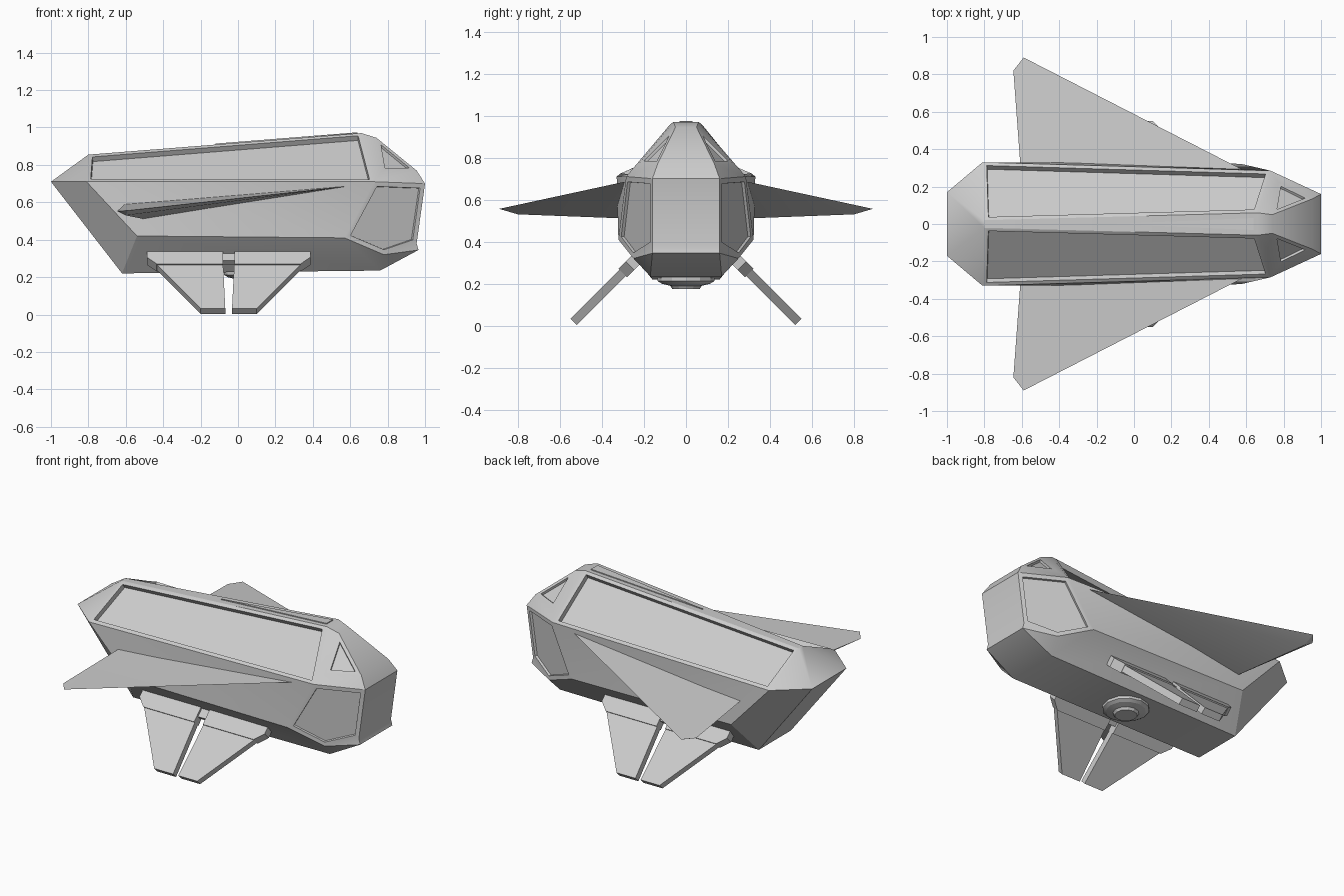
import bpy, bmesh
from mathutils import Vector

if "Cube" in bpy.data.objects:
    bpy.data.objects.remove(bpy.data.objects["Cube"])


def finish(bm, name, mirror=False, angle=0.5):
    bmesh.ops.recalc_face_normals(bm, faces=bm.faces[:])
    me = bpy.data.meshes.new(name)
    bm.to_mesh(me)
    bm.free()
    ob = bpy.data.objects.new(name, me)
    bpy.context.collection.objects.link(ob)
    if mirror:
        m = ob.modifiers.new("mirror", 'MIRROR')
        m.use_axis = (False, True, False)
    bpy.ops.object.select_all(action='DESELECT')
    ob.select_set(True)
    bpy.context.view_layer.objects.active = ob
    bpy.ops.object.shade_smooth_by_angle(angle=angle)
    return ob


def prism(name, outline, thick, place, mirror=False):
    """Extrude a flat outline to both sides; place(u, v, w) gives the 3D point."""
    bm = bmesh.new()
    lo, hi = [[bm.verts.new(place(u, v, w)) for u, v in outline]
              for w in (-thick / 2, thick / 2)]
    bm.faces.new(lo)
    bm.faces.new(hi)
    n = len(outline)
    for i in range(n):
        j = (i + 1) % n
        bm.faces.new((lo[i], lo[j], hi[j], hi[i]))
    return finish(bm, name, mirror)


# Hull: corner points of one half; capital letters are their mirror images
P = dict(
    n=(-1, .17, .71), b=(-.81, .33, .71), c=(-.80, .02, .855),    # nose, shoulder, ridge
    d=(.66, .06, .97), e=(.73, .285, .71), f=(.74, .05, .945),    # ridge and shoulder at the rear
    v=(.77, .225, .77), t=(.955, .135, .77), h=(1, .16, .70),     # window foot, belt
    i=(.955, .16, .38), u=(.965, .16, .345), q=(.78, .25, .32),   # rear lip
    j=(.76, .17, .235), k=(.57, .322, .41), l=(-.54, .322, .42), m=(-.62, .16, .22))
half_faces = ["cdeb", "defv", "vtf", "ehtv", "ehiqk", "qiu", "quj", "kqj",
              "lkjm", "bekl", "nblm", "ncb"]
half_faces[1] = "devf"
centre_faces = ["cCDd", "dDFf", "fFTt", "tTHh", "hHIi", "iIUu", "uUJj", "jJMm", "mMNn", "nNCc"]
bm = bmesh.new()
V = {}
for key, (x, y, z) in P.items():
    V[key] = bm.verts.new((x, y, z))
    V[key.upper()] = bm.verts.new((x, -y, z))
F = {}
for s in half_faces + [s.upper() for s in half_faces] + centre_faces:
    F[s] = bm.faces.new([V[ch] for ch in s])
bmesh.ops.recalc_face_normals(bm, faces=bm.faces[:])

# Sunken side panels, rear cheek panels and cockpit windows
for key, border, depth in (("cdeb", .022, .03), ("ehiqk", .025, .014), ("vtf", .02, .014)):
    for face in (F[key], F[key.upper()]):
        bmesh.ops.inset_individual(bm, faces=[face], thickness=border, use_even_offset=True)
        bmesh.ops.inset_individual(bm, faces=[face], thickness=.002, depth=-depth,
                                   use_even_offset=True)
finish(bm, "hull")

# Ridge strip along the roof
prism("ridge_strip", [(-.12, 0), (.64, -.032), (.64, .032)], .012,
      lambda u, v, w: (u, v, .908 + .0793 * (u + .12) + w))

# Swept wedge wings
bm = bmesh.new()
for p in [(.62, .27, .69), (-.59, .89, .556), (-.645, .82, .553), (-.605, .28, .592),
          (-.50, .28, .51), (-.60, .80, .53)]:
    bm.verts.new(p)
bmesh.ops.convex_hull(bm, input=bm.verts[:])
finish(bm, "wing", True, .3)


# Landing fins: u runs along the hull, v runs down and outwards
def fin_place(u, v, w):
    return Vector((u, .252 + .707 * (v + w), .300 - .707 * (v - w)))


for name, sign, mid in (("front_fin", 1, -.05), ("rear_fin", -1, -.05)):
    def place(u, v, w, sign=sign, mid=mid):
        return fin_place(mid + u * sign, v, w)
    prism(name + "_root", [(-.437, -.05), (-.437, .02), (-.385, .07), (-.03, .07), (-.03, -.05)],
          .058, place, True)
    prism(name + "_blade", [(-.39, .06), (-.15, .40), (-.018, .40), (-.03, .06)],
          .042, place, True)

# Hinge between the fins
prism("fin_hinge", [(-.09, -.05), (-.09, .03), (-.01, .03), (-.01, -.05)], .03, fin_place, True)

# Belly dish: stepped disc under the hull
bm = bmesh.new()
rings = []
for r, z in ((.135, .24), (.135, .212), (.115, .20), (.075, .19), (.065, .175)):
    ret = bmesh.ops.create_circle(bm, segments=12, radius=r)["verts"]
    for vert in ret:
        vert.co += Vector((.06, 0, z))
    rings.append(ret)
for a, b in zip(rings, rings[1:]):
    for i in range(12):
        j = (i + 1) % 12
        bm.faces.new((a[i], a[j], b[j], b[i]))
bm.faces.new(rings[0])
bm.faces.new(rings[-1])
finish(bm, "belly_dish", angle=.3)
